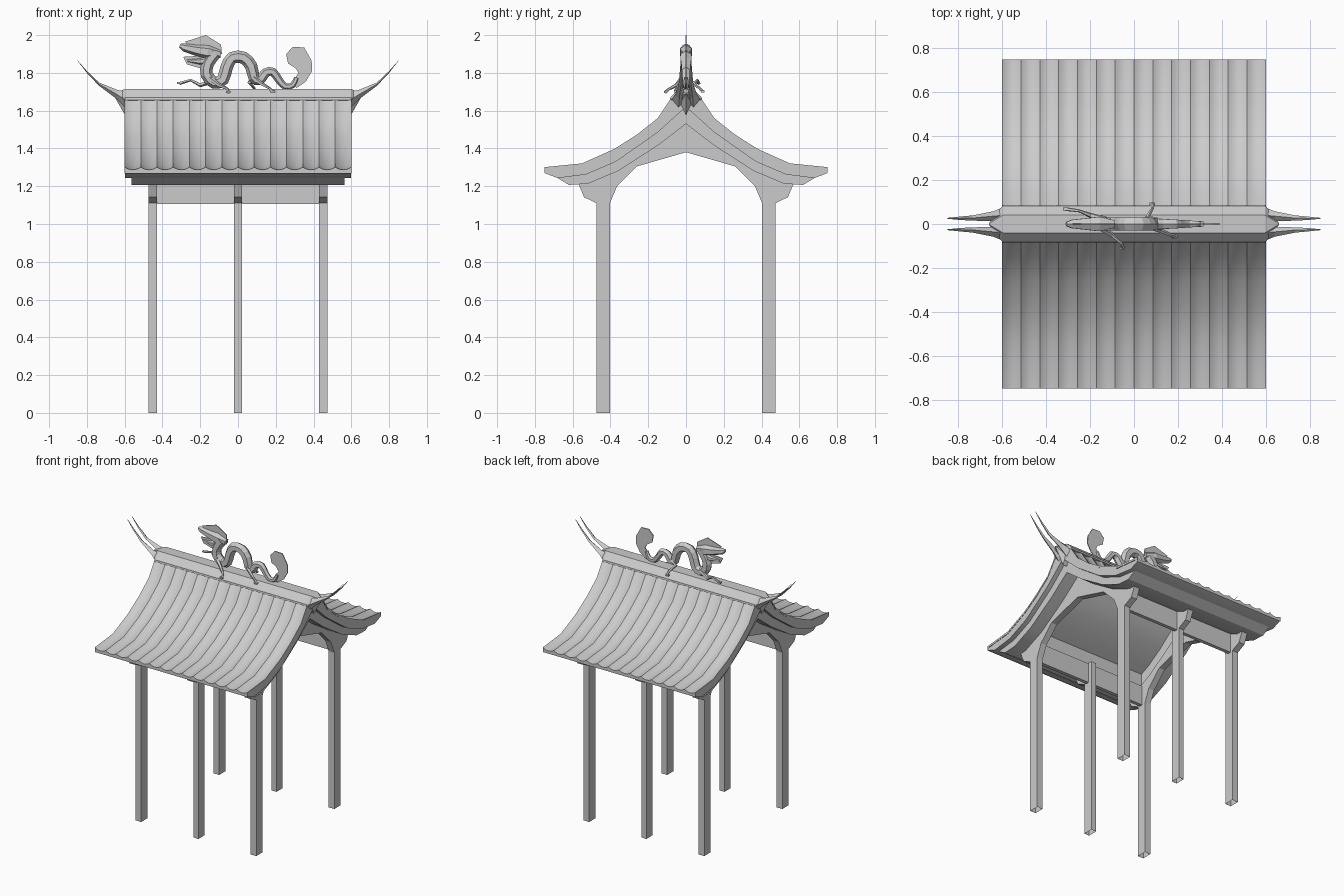
import bpy, bmesh, math
from mathutils import Vector

if "Cube" in bpy.data.objects:
    bpy.data.objects.remove(bpy.data.objects["Cube"])

grey = bpy.data.materials.new("plain grey")
grey.diffuse_color = (0.6, 0.6, 0.6, 1)
grey.use_nodes = True
grey.node_tree.nodes["Principled BSDF"].inputs["Base Color"].default_value = grey.diffuse_color


def make(name, verts, faces, smooth=None):
    me = bpy.data.meshes.new(name)
    me.from_pydata([tuple(v) for v in verts], [], faces)
    bm = bmesh.new()
    bm.from_mesh(me)
    bmesh.ops.recalc_face_normals(bm, faces=bm.faces)
    bm.to_mesh(me)
    bm.free()
    me.materials.append(grey)
    ob = bpy.data.objects.new(name, me)
    bpy.context.collection.objects.link(ob)
    if smooth:
        bpy.ops.object.select_all(action='DESELECT')
        ob.select_set(True)
        bpy.context.view_layer.objects.active = ob
        bpy.ops.object.shade_smooth_by_angle(angle=math.radians(smooth))
    return ob


def loft(name, rings, caps=(True, True), smooth=None):
    n = len(rings[0])
    verts = [v for r in rings for v in r]
    faces = [(i * n + j, i * n + (j + 1) % n, (i + 1) * n + (j + 1) % n, (i + 1) * n + j)
             for i in range(len(rings) - 1) for j in range(n)]
    if caps[0]:
        faces.append(tuple(range(n)))
    if caps[1]:
        faces.append(tuple(range(len(verts) - n, len(verts))))
    return make(name, verts, faces, smooth)


def extrude_x(name, prof, x0, x1, smooth=None):
    return loft(name, [[(x, y, z) for y, z in prof] for x in (x0, x1)], smooth=smooth)


def plate(name, prof, t=0.003):
    return loft(name, [[(x, y, z) for x, z in prof] for y in (-t, t)])


def box(name, x0, x1, y0, y1, z0, z1, bottom=True):
    return loft(name, [[(x0, y0, z), (x1, y0, z), (x1, y1, z), (x0, y1, z)] for z in (z0, z1)],
                (bottom, True))


def both(half):
    """Half path from centre to eave -> full path across both sides."""
    return [(-y, z) for y, z in reversed(half[1:])] + half


def tube(name, pts, radii, sides=6, smooth=None):
    """Tapered tube through 3D points."""
    pts = [Vector(p) for p in pts]
    rings = []
    for i, p in enumerate(pts):
        t = (pts[min(i + 1, len(pts) - 1)] - pts[max(i - 1, 0)]).normalized()
        a = Vector((-t.z, 0, t.x)).normalized()
        b = t.cross(a)
        rings.append([p + radii[i] * (a * math.cos(k * 2 * math.pi / sides)
                                      + b * math.sin(k * 2 * math.pi / sides)) for k in range(sides)])
    return loft(name, rings, smooth=smooth)


def curve(pts, n=2):
    """Catmull-Rom refinement of an (x, z) path."""
    P = [Vector(p) for p in pts]
    P = [2 * P[0] - P[1]] + P + [2 * P[-1] - P[-2]]
    out = []
    for i in range(1, len(P) - 2):
        a, b, c, d = P[i - 1:i + 3]
        for k in range(n):
            t = k / n
            out.append(0.5 * (2 * b + (c - a) * t + (2 * a - 5 * b + 4 * c - d) * t * t
                              + (3 * b - a - 3 * c + d) * t ** 3))
    return out + [P[-2]]


# Roof layers: thick gable ends, closed eaves, open underside between the gables
top = [(0, 1.70), (0.03, 1.695), (0.085, 1.642), (0.15, 1.545), (0.26, 1.458), (0.38, 1.382),
       (0.55, 1.306), (0.75, 1.286)]
mid = [(0, 1.62), (0.15, 1.485), (0.37, 1.33), (0.53, 1.262), (0.68, 1.243), (0.75, 1.27)]
low = [(0, 1.53), (0.15, 1.415), (0.36, 1.28), (0.52, 1.213), (0.62, 1.207), (0.68, 1.243)]
for s in (-1, 1):
    extrude_x("gable_slab", both(top) + both(mid)[::-1], s * 0.44, s * 0.598, 30)
    extrude_x("gable_lower_slab", both(mid[:-1]) + both(low[:-1])[::-1], s * 0.44, s * 0.565, 30)
    for nm, prof in (("eave_slab", [(0.45, 1.35)] + top[6:] + mid[:2:-1] + [(0.45, 1.296)]),
                     ("eave_lower_slab", [(0.45, 1.296)] + mid[3:5] + low[4:2:-1] + [(0.45, 1.243)])):
        extrude_x(nm, [(s * y, z) for y, z in prof], -0.44, 0.44, 30)
under = [(y, z - 0.006) for y, z in top[:7]]
make("roof_lining", [(x, y, z) for x in (-0.45, 0.45) for y, z in both(under)],
     [(i, i + 1, i + 14, i + 13) for i in range(12)], 40)

# Curved tile sheets
N, S = 14, 6
cols = [(-0.6, 0)] + [(-0.6 + 1.2 * i / (N * S), 0.014 * (2 * (i % S) / S - 1) ** 2 + 0.001)
                      for i in range(N * S + 1)] + [(0.6, 0)]
for side, label in ((-1, "front"), (1, "back")):
    rows = top[1:] + [(0.75, 1.268)]
    verts = [(x, side * y, z + (h if r < len(rows) - 1 else 0))
             for r, (y, z) in enumerate(rows) for x, h in cols]
    w = len(cols)
    make(label + "_tiles", verts, [(r * w + c, r * w + c + 1, (r + 1) * w + c + 1, (r + 1) * w + c)
                                   for r in range(len(rows) - 1) for c in range(w - 1)], 28)

# Ridge cap with pointed ends
sec = [(-0.085, 1.657), (-0.083, 1.67), (-0.04, 1.715), (0.04, 1.715), (0.083, 1.67), (0.085, 1.657),
       (0.03, 1.64), (0, 1.575), (-0.03, 1.64)]
tip = lambda s: [(s * 0.66, y * 0.05, 1.69 + (z - 1.69) * 0.05) for y, z in sec]
loft("ridge_cap", [tip(-1)] + [[(s * 0.597, y, z) for y, z in sec] for s in (-1, 1)] + [tip(1)])

# Ridge horns, two at each end
horn = [(0.59, 0.04, 1.655, 0.038, 0.045), (0.64, 0.036, 1.685, 0.022, 0.025),
        (0.735, 0.027, 1.74, 0.012, 0.009), (0.80, 0.026, 1.805, 0.007, 0.005), (0.85, 0.026, 1.866, 0.002, 0.001)]
for sx in (-1, 1):
    for sy in (-1, 1):
        loft("ridge_horn", [[(sx * x, sy * (y + a), z), (sx * x, sy * y, z + b),
                             (sx * x, sy * (y - a), z), (sx * x, sy * y, z - b)] for x, y, z, a, b in horn])

# Posts, outer brackets and long beams
for sy, label in ((-1, "front"), (1, "back")):
    for xc in (-0.4525, 0, 0.4525):
        w = 0.0225 if xc else 0.02
        y0, y1 = sorted((sy * 0.403, sy * 0.473))
        box(label + "_post", xc - w, xc + w, y0, y1, 0, 1.11 if xc else 1.25, False)
        extrude_x(label + "_bracket", [(sy * y, z) for y, z in (
            (0.44, 1.11), (0.473, 1.11), (0.54, 1.142), (0.57, 1.215), (0.44, 1.25))], xc - w, xc + w)
    y0, y1 = sorted((sy * 0.43, sy * 0.455))
    box(label + "_beam", -0.44, 0.44, y0, y1, 1.105, 1.245)

# Gable arches
arch_top = [(0, 1.55), (0.15, 1.43), (0.36, 1.295), (0.473, 1.24), (0.473, 1.11)]
arch_low = [(0, 1.38), (0.26, 1.305), (0.365, 1.2), (0.403, 1.11)]
for sx in (-1, 1):
    extrude_x("gable_arch", both(arch_top) + both(arch_low)[::-1], sx * 0.43, sx * 0.475)

# Ridge serpent: winding body
path = curve([(-0.12, 1.905), (-0.16, 1.85), (-0.165, 1.79), (-0.125, 1.748), (-0.08, 1.765),
              (-0.06, 1.83), (-0.03, 1.88), (0.03, 1.88), (0.07, 1.835), (0.085, 1.775), (0.115, 1.76),
              (0.145, 1.80), (0.185, 1.805), (0.215, 1.765), (0.25, 1.728), (0.29, 1.735), (0.31, 1.775)])
m = len(path) - 1
tube("serpent_body", [(p.x, 0, p.y) for p in path],
     [0.033 - 0.02 * max(0, i / m - 0.5) / 0.5 for i in range(m + 1)])

# Head, jaw, mane and tail fin
tube("serpent_head", [(-0.09, 0, 1.90), (-0.16, 0, 1.91), (-0.22, 0, 1.92), (-0.285, 0, 1.935), (-0.308, 0, 1.945)],
     [0.02, 0.038, 0.03, 0.022, 0.01])
tube("serpent_jaw", [(-0.14, 0, 1.87), (-0.2, 0, 1.86), (-0.27, 0, 1.865)], [0.025, 0.018, 0.007])
plate("mane", [(-0.28, 1.965), (-0.17, 2.0), (-0.09, 1.95), (-0.085, 1.90), (-0.15, 1.88), (-0.25, 1.92)])
plate("beard", [(-0.29, 1.885), (-0.21, 1.89), (-0.12, 1.86), (-0.15, 1.81), (-0.27, 1.845)])
plate("tail_fin", [(0.255, 1.90), (0.29, 1.937), (0.35, 1.935), (0.39, 1.865), (0.392, 1.81), (0.36, 1.755),
                   (0.31, 1.72), (0.29, 1.75), (0.32, 1.80), (0.305, 1.825), (0.265, 1.85)])

# Legs with feet
legs = [[(-0.13, 0.02, 1.76), (-0.20, 0.04, 1.735), (-0.25, 0.06, 1.762), (-0.31, 0.068, 1.745)],
        [(-0.15, -0.02, 1.77), (-0.10, -0.05, 1.735), (-0.055, -0.09, 1.715), (-0.05, -0.11, 1.697)],
        [(0.10, 0.015, 1.775), (0.06, 0.03, 1.75), (0.085, 0.07, 1.72), (0.085, 0.09, 1.70)],
        [(0.08, -0.015, 1.775), (0.12, -0.03, 1.745), (0.165, -0.05, 1.72), (0.185, -0.056, 1.70)]]
for leg in legs:
    tube("serpent_leg", leg, [0.015, 0.011, 0.007, 0.009], 5)
    x, y, z = leg[-1]
    box("serpent_foot", x - 0.014, x + 0.01, y - 0.007, y + 0.007, z - 0.004, z + 0.006)
